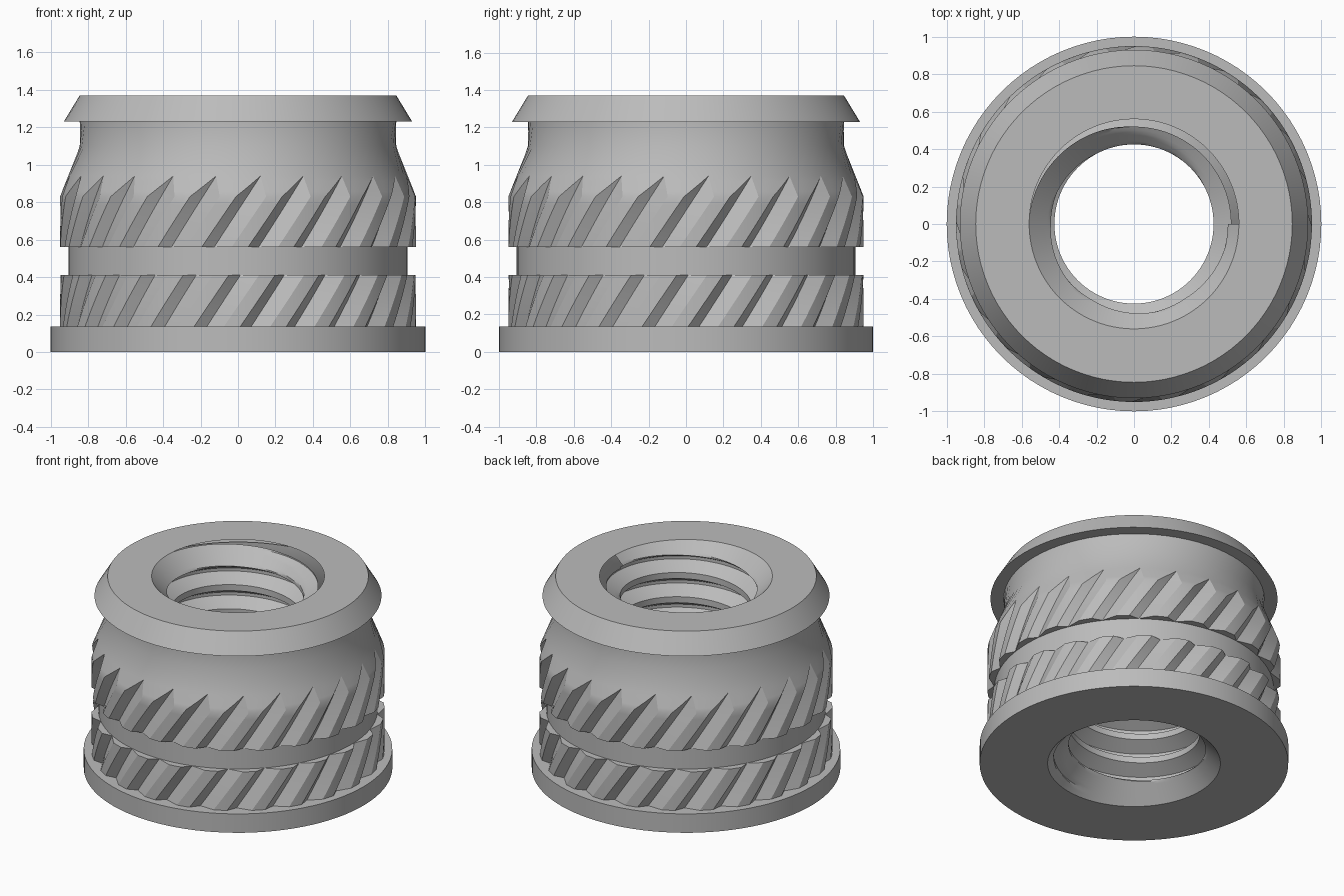
import bpy
import bmesh
from math import pi, tau, cos, sin, radians

old = bpy.data.objects.get("Cube")
if old:
    bpy.data.objects.remove(old, do_unlink=True)

HEIGHT = 1.37
SEGMENTS = 96

metal = bpy.data.materials.new("plain_grey_metal")
metal.use_nodes = True
grey = (0.5, 0.5, 0.5, 1)
metal.diffuse_color = grey
metal.node_tree.nodes["Principled BSDF"].inputs["Base Color"].default_value = grey


def loft(name, rings):
    """Skin a list of rings, each a list of (radius, angle, z) with its last point on its first."""
    bm = bmesh.new()
    rows = [[bm.verts.new((r * cos(a), r * sin(a), z)) for r, a, z in ring] for ring in rings]
    for low, high in zip(rows, rows[1:]):
        for i in range(len(low) - 1):
            bm.faces.new((low[i], low[i + 1], high[i + 1], high[i]))
    bmesh.ops.remove_doubles(bm, verts=bm.verts, dist=1e-5)
    mesh = bpy.data.meshes.new(name)
    bm.to_mesh(mesh)
    bm.free()
    mesh.materials.append(metal)
    obj = bpy.data.objects.new(name, mesh)
    bpy.context.collection.objects.link(obj)
    bpy.ops.object.select_all(action='DESELECT')
    obj.select_set(True)
    bpy.context.view_layer.objects.active = obj
    bpy.ops.object.shade_smooth_by_angle(angle=radians(24))
    return obj


def lathe(name, profile):
    return loft(name, [[(r, tau * i / SEGMENTS, z) for i in range(SEGMENTS + 1)]
                       for r, z in profile])


# Slanted knurling: V grooves with one steep and one shallow wall
TEETH = 24
PITCH_ANGLE = tau / TEETH
TWIST = 0.72
OUTER, ROOT = 0.95, 0.907
STEEP, SHALLOW = 0.065, 0.105
TIP_Z = 0.94
LAND_STEPS = 3


def knurl_ring(z, radius, inner=None):
    depth = max(0, (radius - ROOT) / (OUTER - ROOT))
    right, left = SHALLOW * depth, PITCH_ANGLE - STEEP * depth
    ring = []
    for tooth in range(TEETH):
        start = -pi / 2 + 0.133 + TWIST * (z - TIP_Z) + tooth * PITCH_ANGLE
        ring.append((inner or min(ROOT, radius), start, z))
        for s in range(LAND_STEPS + 1):
            ring.append((inner or radius, start + right + (left - right) * s / LAND_STEPS, z))
    r, a, z = ring[0]
    return ring + [(r, a + tau, z)]


def band(bottom, top, steps=6):
    heights = [bottom + (top - bottom) * i / steps for i in range(steps + 1)]
    return [knurl_ring(bottom, OUTER, 0.86)] + [knurl_ring(z, OUTER) for z in heights]


loft("lower_knurl", band(0.135, 0.412) + [knurl_ring(0.412, OUTER, 0.86)])

# Upper knurl runs out into a cone, then into the plain neck
shoulder = [knurl_ring(0.83 + (TIP_Z - 0.83) * i / 4, OUTER + (ROOT - OUTER) * i / 4)
            for i in range(1, 5)]
neck = [knurl_ring(1.1, 0.845), knurl_ring(1.23, 0.845)]
loft("upper_knurl_and_neck", band(0.56, 0.83) + shoulder + neck)

# Plain turned parts
lathe("base_flange", [(0.56, 0), (1, 0), (1, 0.135), (0.86, 0.135)])
lathe("middle_groove", [(0.905, 0.41), (0.905, 0.562)])
lathe("top_collar", [(0.82, 1.23), (0.93, 1.23), (0.845, HEIGHT), (0.56, HEIGHT)])

# Threaded bore with a chamfer at each end
PITCH = 0.173
MINOR, MAJOR, CHAMFER = 0.425, 0.52, 0.56
SAMPLES = 16


def bore_radius(z, phase):
    """Phase is the distance from the thread root, in pitches."""
    slope = (abs(phase) - 1 / 16) / (5 / 16)
    thread = MAJOR - (MAJOR - MINOR) * min(1, max(0, slope))
    return max(thread, CHAMFER - z, CHAMFER - (HEIGHT - z))


bore = []
turns = int(HEIGHT / PITCH) + 3
for k in range(SAMPLES, -turns * SAMPLES, -1):
    phase = (k / SAMPLES + 0.5) % 1 - 0.5
    ring = []
    for i in range(SEGMENTS + 1):
        turn = i / SEGMENTS
        z = 1.243 + PITCH * (k / SAMPLES + turn - 0.75)
        # Slide along the end rim where the helix leaves the part
        if 0 < z < HEIGHT:
            ring.append((bore_radius(z, phase), tau * turn, z))
        else:
            ring.append((CHAMFER, tau * turn, min(HEIGHT, max(0, z))))
    bore.append(ring)
loft("threaded_bore", bore)
